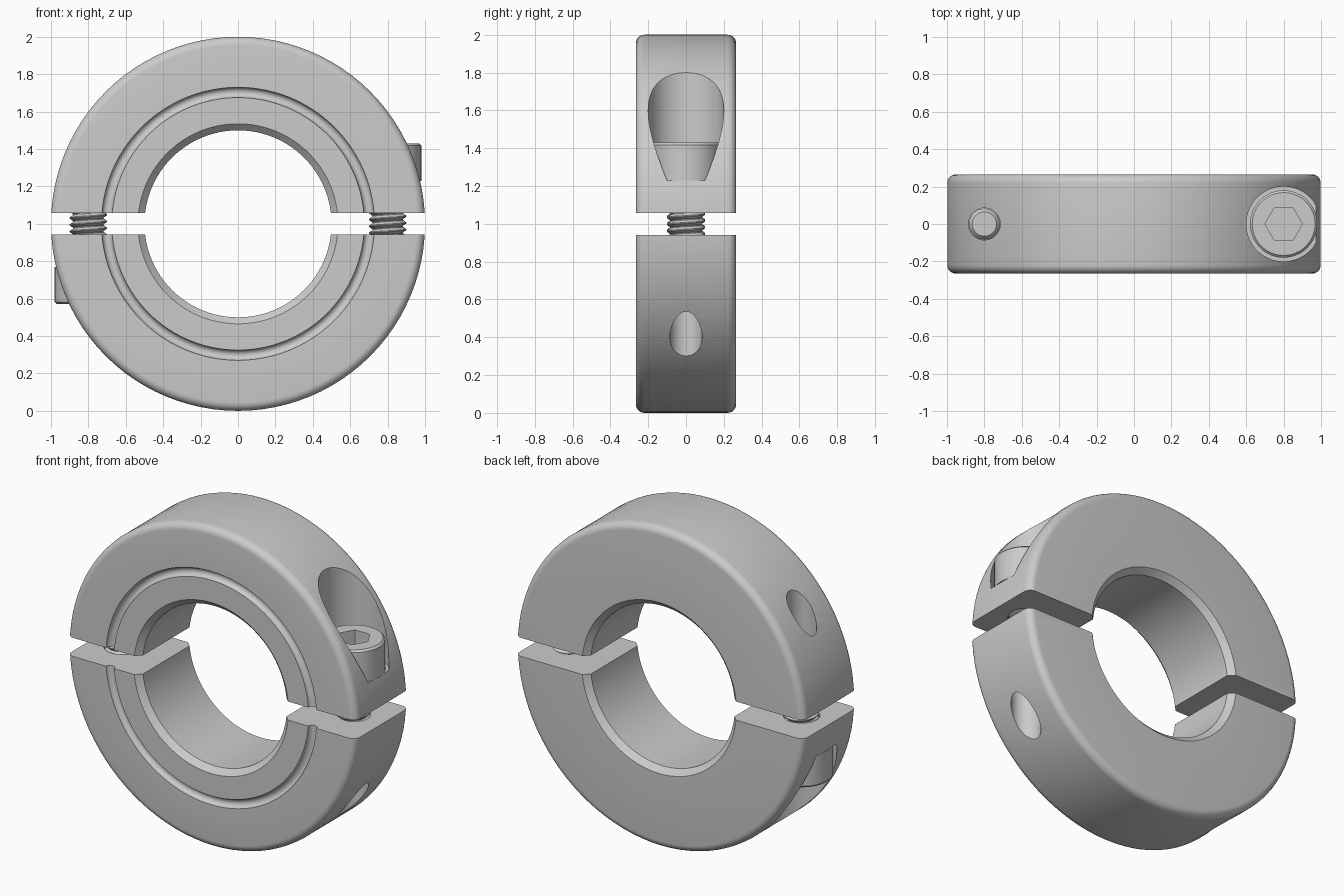
import bpy, bmesh
from math import sin, cos, pi, radians
from mathutils import Matrix, Vector

if "Cube" in bpy.data.objects:
    bpy.data.objects.remove(bpy.data.objects["Cube"])

W = 0.265      # half width of the collar
GAP = 0.058    # half gap between the halves
SX = 0.8       # screw offset from the bore axis
CENTRE = Vector((0, 0, 1))


def make_object(name, bm):
    bmesh.ops.recalc_face_normals(bm, faces=bm.faces)
    me = bpy.data.meshes.new(name)
    bm.to_mesh(me)
    bm.free()
    ob = bpy.data.objects.new(name, me)
    bpy.context.collection.objects.link(ob)
    return ob


def lathe(profile, segs, closed=False):
    """Revolve (radius, height) points about z."""
    bm = bmesh.new()
    rings = [[bm.verts.new((r * cos(2 * pi * i / segs), r * sin(2 * pi * i / segs), h))
              for r, h in profile] for i in range(segs)]
    n = len(profile)
    for i in range(segs):
        a, b = rings[i], rings[(i + 1) % segs]
        for j in range(n if closed else n - 1):
            k = (j + 1) % n
            bm.faces.new((a[j], b[j], b[k], a[k]))
    bmesh.ops.remove_doubles(bm, verts=bm.verts, dist=1e-5)
    bmesh.ops.dissolve_degenerate(bm, edges=bm.edges, dist=1e-6)
    return bm


def arc(cx, cy, r, a0, a1, n):
    return [(cx + r * cos(radians(a0 + (a1 - a0) * i / n)),
             cy + r * sin(radians(a0 + (a1 - a0) * i / n))) for i in range(n + 1)]


def cut_cylinder(ob, x, r, z0, z1, segs=48):
    """Subtract a vertical cylinder (or prism) from an object."""
    bm = bmesh.new()
    bmesh.ops.create_cone(bm, cap_ends=True, segments=segs, radius1=r, radius2=r, depth=z1 - z0,
                          matrix=Matrix.Translation((x, 0, (z0 + z1) / 2))
                          @ Matrix.Rotation(pi / 2 if segs == 6 else 0, 4, 'Z'))
    cutter = make_object("cutter", bm)
    cutter.hide_render = True
    mod = ob.modifiers.new("cut", 'BOOLEAN')
    mod.operation, mod.solver, mod.object = 'DIFFERENCE', 'EXACT', cutter
    bpy.context.view_layer.objects.active = ob
    bpy.ops.object.modifier_apply(modifier=mod.name)
    bpy.data.objects.remove(cutter)


def smooth(ob):
    bpy.ops.object.select_all(action='DESELECT')
    ob.select_set(True)
    bpy.context.view_layer.objects.active = ob
    bpy.ops.object.shade_smooth_by_angle(angle=radians(30))


def place(ob, flipped):
    """Upper position, or turned half a revolution about the bore axis."""
    ob.matrix_world = Matrix.Translation(CENTRE) @ Matrix.Rotation(pi if flipped else 0, 4, 'Y')
    smooth(ob)


def collar_half(name, flipped):
    # ring section: bore chamfers, rounded rim, round groove in the front face
    c, f = 0.035, 0.045
    profile = [(0.5, W - c), (0.5, -W + c), (0.5 + c, -W)]
    profile += arc(1 - f, -W + f, f, -90, 0, 6) + arc(1 - f, W - f, f, 0, 90, 6)
    profile += arc(0.7025, W, 0.0275, 0, -180, 8) + [(0.5 + c, W)]
    bm = lathe(profile, 96, closed=True)
    bmesh.ops.rotate(bm, verts=bm.verts, matrix=Matrix.Rotation(pi / 2, 3, 'X'))
    # keep the part above the split and cap it
    cut = bmesh.ops.bisect_plane(bm, geom=bm.verts[:] + bm.edges[:] + bm.faces[:],
                                 plane_co=(0, 0, GAP), plane_no=(0, 0, 1), clear_inner=True)
    edges = [e for e in cut['geom_cut'] if isinstance(e, bmesh.types.BMEdge)]
    bmesh.ops.edgeloop_fill(bm, edges=edges)
    ob = make_object(name, bm)
    # counterbore, clearance hole and tapped hole
    cut_cylinder(ob, SX, 0.2, 0.23, 1.2, 64)
    cut_cylinder(ob, SX, 0.104, -0.1, 0.3)
    cut_cylinder(ob, -SX, 0.085, -0.1, 1.2)
    place(ob, flipped)


def screw(name, flipped):
    # cap head and core
    profile = [(0, 0.43), (0.168, 0.43), (0.18, 0.418), (0.18, 0.23), (0.082, 0.23),
               (0.082, -0.38), (0.065, -0.4), (0, -0.4)]
    bm = lathe(profile, 48)
    bmesh.ops.translate(bm, verts=bm.verts, vec=(SX, 0, 0))
    ob = make_object(name, bm)
    cut_cylinder(ob, SX, 0.1, 0.33, 0.6, 6)
    place(ob, flipped)


def thread(name, flipped):
    # helical ridge wound on the core
    n, pitch, z0, z1 = 32, 0.036, -0.3, 0.2
    section = [(0.08, 0), (0.1, 0.4), (0.1, 0.55), (0.08, 0.95)]
    bm = bmesh.new()
    rows = []
    for i in range(int((z1 - z0) / pitch * n)):
        a = 2 * pi * i / n
        rows.append([bm.verts.new((SX + r * cos(a), r * sin(a), z0 + pitch * (i / n + h)))
                     for r, h in section])
    for a, b in zip(rows, rows[1:]):
        for j in range(4):
            k = (j + 1) % 4
            bm.faces.new((a[j], b[j], b[k], a[k]))
    bm.faces.new(rows[0])
    bm.faces.new(rows[-1])
    place(make_object(name, bm), flipped)


for flipped, half, side in ((False, "upper", "right"), (True, "lower", "left")):
    collar_half(half + "_collar_half", flipped)
    screw(side + "_cap_screw", flipped)
    thread(side + "_screw_thread", flipped)
